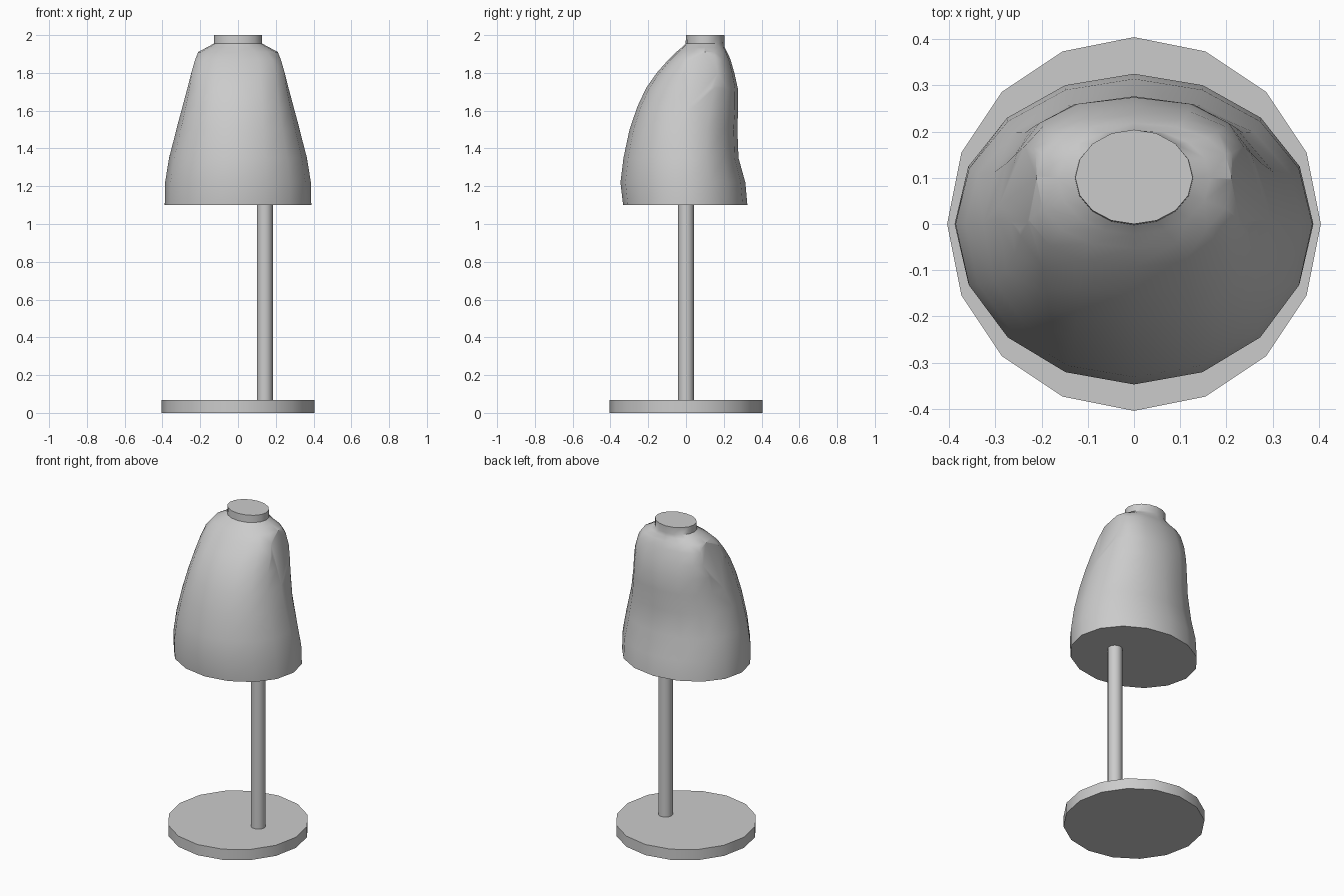
import bpy, bmesh, math
from mathutils import Vector

if "Cube" in bpy.data.objects:
    bpy.data.objects.remove(bpy.data.objects["Cube"])

grey = bpy.data.materials.new("plain grey")
grey.diffuse_color = (0.6, 0.6, 0.6, 1)
grey.use_nodes = True
grey.node_tree.nodes["Principled BSDF"].inputs["Base Color"].default_value = grey.diffuse_color


def finish(name, bm, angle):
    bmesh.ops.recalc_face_normals(bm, faces=bm.faces[:])
    me = bpy.data.meshes.new(name)
    bm.to_mesh(me)
    bm.free()
    me.materials.append(grey)
    ob = bpy.data.objects.new(name, me)
    bpy.context.collection.objects.link(ob)
    bpy.ops.object.select_all(action='DESELECT')
    ob.select_set(True)
    bpy.context.view_layer.objects.active = ob
    bpy.ops.object.shade_smooth_by_angle(angle=math.radians(angle))
    return ob


def cylinder(name, x, radius, z0, z1, sides, angle):
    bm = bmesh.new()
    bmesh.ops.create_cone(bm, cap_ends=True, segments=sides, radius1=radius,
                          radius2=radius, depth=z1 - z0)
    bmesh.ops.translate(bm, verts=bm.verts[:], vec=(x, 0, (z0 + z1) / 2))
    return finish(name, bm, angle)


# Round base and off-centre pole
cylinder("base", 0, 0.404, 0, 0.067, 16, 30)
cylinder("pole", 0.142, 0.042, 0.06, 1.12, 16, 30)

# Torso sections: height, half width, front y, back y, y of widest point, squareness
sections = [
    (1.10, 0.388, -0.333, 0.325, 0.00, 2.0),
    (1.22, 0.386, -0.347, 0.314, 0.00, 2.0),
    (1.35, 0.365, -0.331, 0.278, 0.00, 2.05),
    (1.50, 0.326, -0.299, 0.272, 0.00, 2.15),
    (1.62, 0.296, -0.258, 0.276, 0.02, 2.3),
    (1.72, 0.274, -0.211, 0.274, 0.05, 2.4),
    (1.80, 0.262, -0.155, 0.256, 0.08, 2.4),
    (1.87, 0.243, -0.093, 0.236, 0.09, 2.4),
    (1.91, 0.212, -0.052, 0.218, 0.10, 2.3),
    (1.935, 0.165, -0.022, 0.205, 0.10, 2.1),
    (1.955, 0.128, -0.002, 0.203, 0.10, 2.0),
    (2.00, 0.127, 0.000, 0.204, 0.10, 2.0),
]
SIDES = 16


def section_ring(bm, z, w, front, back, mid, power):
    ring = []
    for i in range(SIDES):
        a = 2 * math.pi * i / SIDES
        c, s = math.cos(a), math.sin(a)
        x = math.copysign(abs(c) ** (2 / power), c) * w
        depth = back - mid if s > 0 else mid - front
        y = mid + math.copysign(abs(s) ** (2 / power), s) * depth
        ring.append(bm.verts.new((x, y, z)))
    return ring


bm = bmesh.new()
rings = [section_ring(bm, *s) for s in sections]
for lo, hi in zip(rings, rings[1:]):
    for i in range(SIDES):
        j = (i + 1) % SIDES
        bm.faces.new((lo[i], lo[j], hi[j], hi[i]))
bm.faces.new(rings[0][::-1])
bm.faces.new(rings[-1])

# Flat oval arm caps sliced off each shoulder
for side in (1, -1):
    cut = bmesh.ops.bisect_plane(
        bm, geom=bm.verts[:] + bm.edges[:] + bm.faces[:],
        plane_co=(side * 0.241, 0.09, 1.80),
        plane_no=Vector((side, 0.06, 0.27)).normalized(), clear_outer=True)
    edges = [e for e in cut['geom_cut'] if isinstance(e, bmesh.types.BMEdge)]
    bmesh.ops.holes_fill(bm, edges=edges, sides=0)
finish("torso", bm, 40)
